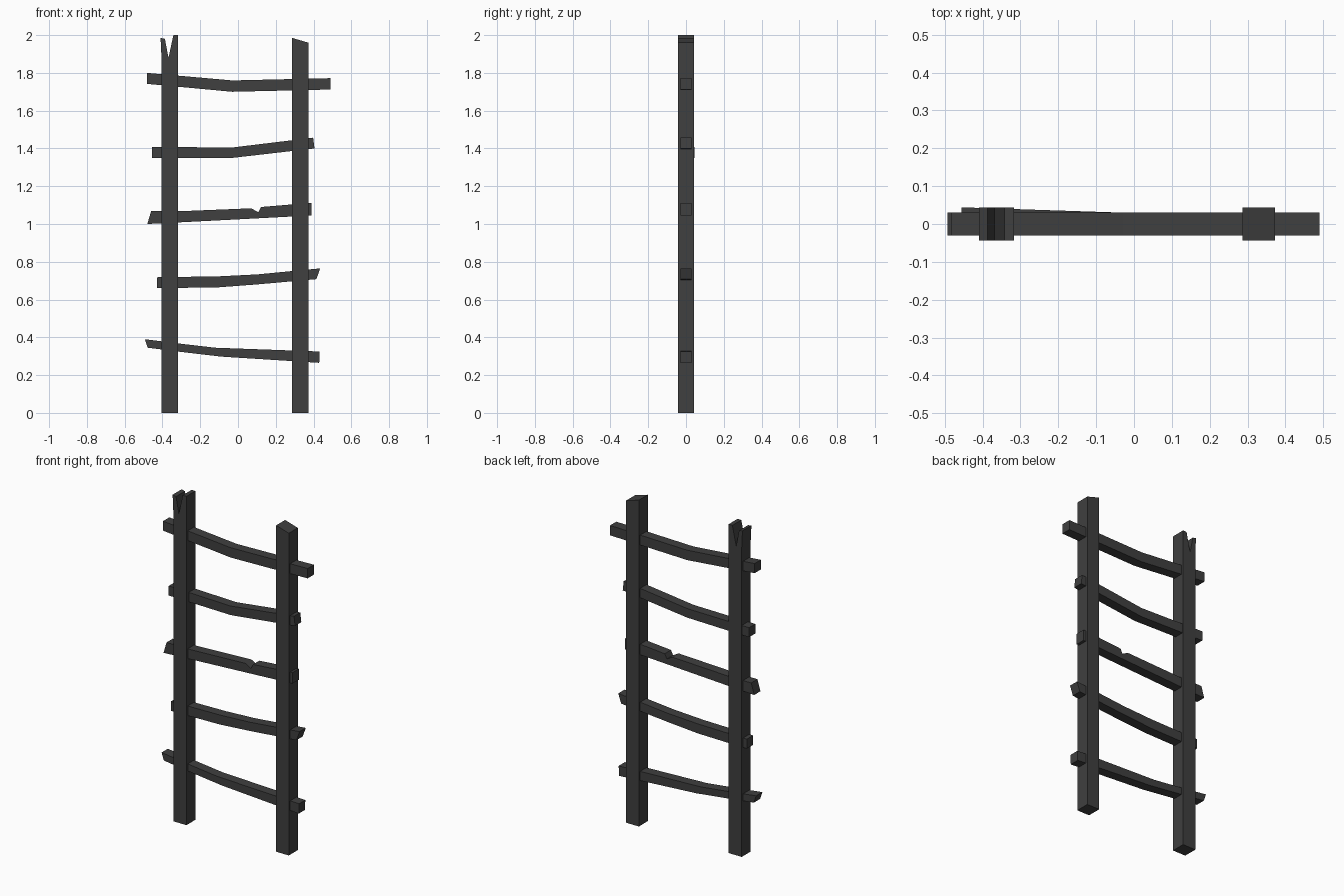
import bpy, bmesh

wood = bpy.data.materials.new("dark_wood")
wood.diffuse_color = (0.05, 0.05, 0.05, 1)


def plank(name, outline, half_depth, bend=None):
    """Extrude a front outline (x, z) through y; bend(x) shifts it in y."""
    bm = bmesh.new()
    face = bm.faces.new([bm.verts.new((x, -half_depth, z)) for x, z in outline])
    out = bmesh.ops.extrude_face_region(bm, geom=[face])
    for v in out["geom"]:
        if isinstance(v, bmesh.types.BMVert):
            v.co.y = half_depth
    if bend:
        for v in bm.verts:
            v.co.y += bend(v.co.x)
    bmesh.ops.recalc_face_normals(bm, faces=bm.faces)
    me = bpy.data.meshes.new(name)
    bm.to_mesh(me)
    bm.free()
    me.materials.append(wood)
    ob = bpy.data.objects.new(name, me)
    bpy.context.collection.objects.link(ob)
    return ob


# Uprights: the left one has a split top, the right one a slanted top
plank("left_post", [(-0.405, 0), (-0.317, 0), (-0.317, 2.0), (-0.342, 2.0),
                    (-0.368, 1.88), (-0.387, 1.98), (-0.41, 1.985), (-0.405, 1.88)], 0.043)
plank("right_post", [(0.287, 0), (0.372, 0), (0.372, 1.96), (0.287, 1.985)], 0.043)

# Rungs, bottom to top: lower edge left to right, upper edge left to right
rungs = [
    ([(-0.478, 0.345), (-0.32, 0.325), (-0.09, 0.298), (0.43, 0.265)],
     [(-0.493, 0.39), (-0.32, 0.368), (-0.12, 0.345), (0.432, 0.325)]),
    ([(-0.43, 0.66), (-0.1, 0.665), (0.1, 0.68), (0.415, 0.708)],
     [(-0.43, 0.718), (-0.1, 0.723), (0.1, 0.733), (0.435, 0.765)]),
    ([(-0.48, 1.0), (-0.05, 1.022), (0.388, 1.045)],
     [(-0.46, 1.068), (-0.3, 1.068), (0.07, 1.083), (0.108, 1.062),
      (0.122, 1.09), (0.388, 1.112)]),
    ([(-0.455, 1.35), (-0.03, 1.35), (0.405, 1.4)],
     [(-0.455, 1.408), (-0.03, 1.405), (0.398, 1.457)]),
    ([(-0.483, 1.742), (-0.03, 1.7), (0.49, 1.712)],
     [(-0.483, 1.8), (-0.03, 1.76), (0.49, 1.772)]),
]
for i, (lower, upper) in enumerate(rungs):
    # the fourth rung drifts backwards at its left end
    drift = (lambda x: max(0.0, -0.03 - x) * 0.033) if i == 3 else None
    plank(f"rung_{i + 1}", lower + upper[::-1], 0.03, drift)
